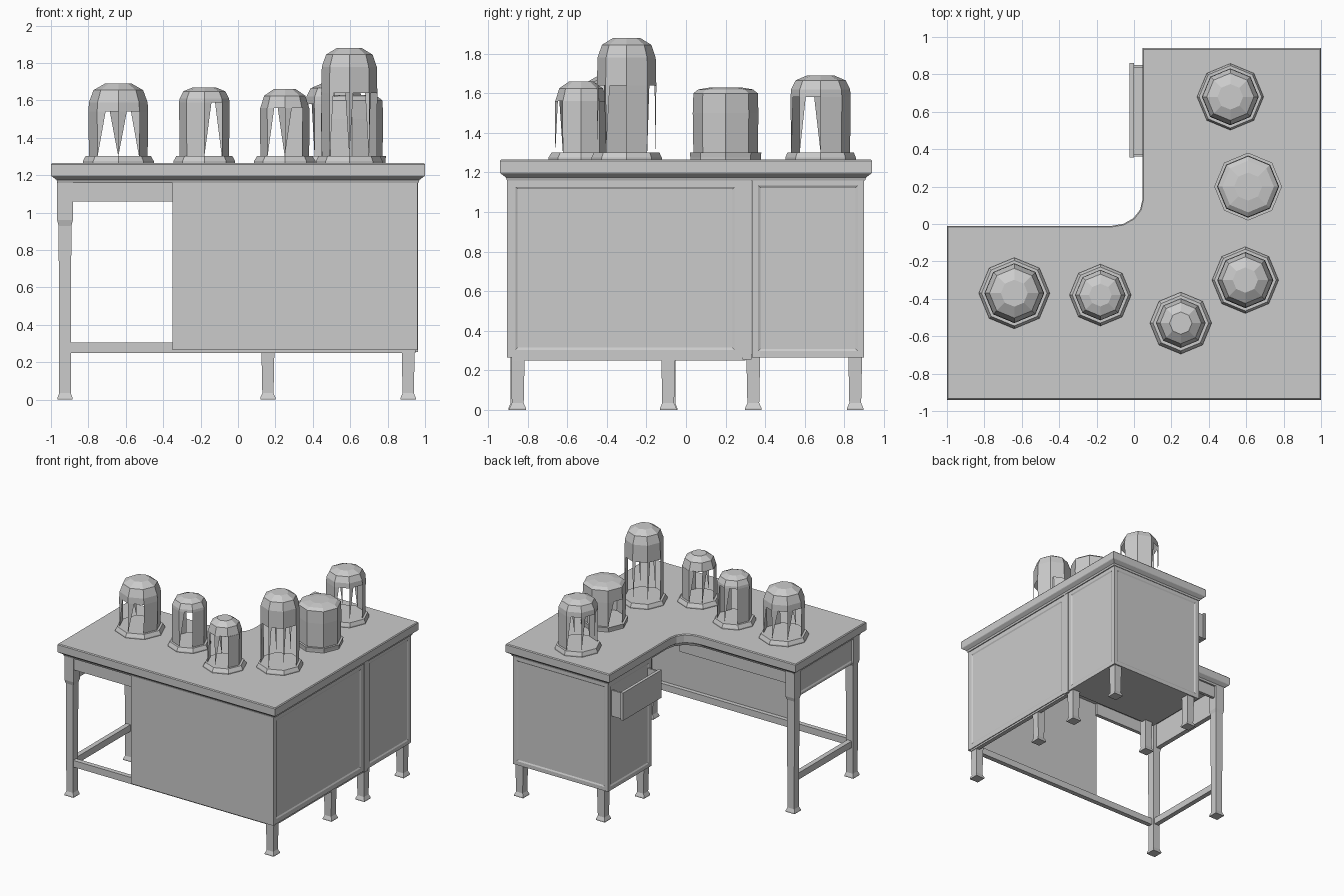
import bpy, bmesh
from math import sin, cos, pi
from mathutils import Vector

if "Cube" in bpy.data.objects:
    bpy.data.objects.remove(bpy.data.objects["Cube"])


def finish(bm, name):
    bmesh.ops.recalc_face_normals(bm, faces=bm.faces)
    me = bpy.data.meshes.new(name)
    bm.to_mesh(me)
    bm.free()
    ob = bpy.data.objects.new(name, me)
    bpy.context.collection.objects.link(ob)
    return ob


def box(name, x0, x1, y0, y1, z0, z1, recess=(), border=0.05, depth=0.006):
    """Box with optional framed, sunken panels on the faces with given normals."""
    bm = bmesh.new()
    bmesh.ops.create_cube(bm, size=1)
    for v in bm.verts:
        v.co = ((x0 + x1) / 2 + v.co.x * (x1 - x0),
                (y0 + y1) / 2 + v.co.y * (y1 - y0),
                (z0 + z1) / 2 + v.co.z * (z1 - z0))
    bm.normal_update()
    for n in recess:
        f = [f for f in bm.faces if f.normal.dot(Vector(n)) > 0.99 and len(f.verts) == 4]
        f = max(f, key=lambda f: f.calc_area())
        bmesh.ops.inset_region(bm, faces=[f], thickness=border, depth=0)
        bmesh.ops.inset_region(bm, faces=[f], thickness=0.015, depth=-depth)
    return finish(bm, name)


def loft(name, rings):
    bm = bmesh.new()
    loops = [[bm.verts.new(p) for p in r] for r in rings]
    n = len(rings[0])
    for a, b in zip(loops, loops[1:]):
        for i in range(n):
            j = (i + 1) % n
            bm.faces.new((a[i], a[j], b[j], b[i]))
    bm.faces.new(loops[-1])
    bm.faces.new(loops[0][::-1])
    return finish(bm, name)


# L-shaped top with rounded inner corner and chamfered underside
def outline(d, z):
    pts = [(-1 + d, -.94 + d), (1 - d, -.94 + d), (1 - d, .94 - d), (.045 + d, .94 - d)]
    pts += [(-.12 + (.165 + d) * cos(a * pi / 8), .13 - (.14 + d) * sin(a * pi / 8))
            for a in range(5)]
    pts.append((-1 + d, -.01 - d))
    return [(x, y, z) for x, y in pts]


loft("table_top", [outline(.035, 1.16), outline(.03, 1.175), outline(.003, 1.195),
                   outline(0, 1.2), outline(0, 1.258), outline(.006, 1.265)])


# Legs with flared feet
def leg(name, x, y, profile):
    loft(name, [[(x + sx * h, y + sy * h, z) for sx, sy in ((-1, -1), (1, -1), (1, 1), (-1, 1))]
                for h, z in profile])


short = [(.041, 0), (.041, .01), (.03, .035), (.035, .28)]
tall = [(.041, 0), (.041, .01), (.031, .035), (.034, .93), (.042, .96), (.042, 1.165)]
for i, (x, y) in enumerate([(.91, -.85), (.91, -.09), (.91, .34), (.91, .855), (.16, .34), (.16, .855)]):
    leg(f"cabinet_leg_{i + 1}", x, y, short)
leg("end_leg_front", -.925, -.855, tall)
leg("end_leg_back", -.925, -.085, tall)

# Rails and aprons
box("front_rail", -.9, .95, -.885, -.845, .25, .305)
box("end_rail", -.945, -.905, -.85, -.09, .25, .305)
box("front_apron", -.9, -.34, -.89, -.86, 1.06, 1.165)
box("back_apron", -.9, .1, -.085, -.06, 1.06, 1.165)
box("end_apron", -.955, -.915, -.84, -.1, .95, 1.165, [(-1, 0, 0)], .025)

# Cabinet panels
box("front_panel", -.35, .96, -.905, -.88, .265, 1.175)
box("side_panel", .93, .957, -.9, .285, .265, 1.165, [(1, 0, 0)], .055)
box("side_lower_rail", .915, .95, -.88, .3, .25, .29)
box("side_post", .9, .962, .285, .33, .255, 1.165)
box("pedestal", .085, .957, .333, .9, .265, 1.165,
    [(1, 0, 0), (0, 1, 0), (-1, 0, 0)], .045)

# Slightly open drawer
box("drawer_front", -.025, 0, .355, .86, .87, 1.1)
for y in (.36, .835):
    box("drawer_side", 0, .095, y, y + .015, .875, 1.09)
box("drawer_bottom", 0, .095, .37, .84, .875, .89)

# Broken bell jars: eight-sided bases and domes with missing wall facets
N = 8


def ring(x, y, r, z):
    return [(x + r * cos(2 * pi * i / N), y + r * sin(2 * pi * i / N), z) for i in range(N)]


def jar(k, x, y, rb, r, top, mid, cap, shard, gaps):
    loft(f"jar_base_{k}", [ring(x, y, rb, 1.263), ring(x, y, rb, 1.275), ring(x, y, r + .015, 1.302)])
    bm = bmesh.new()
    prof = [(r * .98, 1.3), (r, mid), (r * .98, top - cap), (r * .83, top - cap * .35), (r * .45, top)]
    loops = [[bm.verts.new(p) for p in ring(x, y, rr, z)] for rr, z in prof]
    for t, (a, b) in enumerate(zip(loops, loops[1:])):
        for i in range(N):
            j = (i + 1) % N
            if t == 0 and i in gaps:
                # leave a pointed shard beside each gap
                s = bm.verts.new(b[i].co.lerp(b[j].co, shard))
                bm.faces.new((a[i], s, b[i]))
            else:
                bm.faces.new((a[i], a[j], b[j], b[i]))
    bm.faces.new(loops[-1])
    finish(bm, f"jar_dome_{k}")


jars = [(-.64, -.37, .19, .16, 1.69, 1.54, .1, .4, (1, 2, 3, 5, 6)),
        (-.18, -.38, .165, .135, 1.67, 1.59, .06, .4, (1, 2, 6)),
        (.25, -.53, .165, .133, 1.66, 1.56, .1, .4, (2, 3, 5, 6)),
        (.595, -.30, .178, .15, 1.88, 1.64, .1, .2, (1, 2, 3, 5, 6, 7)),
        (.61, .20, .178, .166, 1.63, 1.5, .03, .4, (3,)),
        (.515, .68, .178, .152, 1.69, 1.58, .07, .3, (2, 3, 4, 6, 7))]
for k, j in enumerate(jars):
    jar(k + 1, *j)
